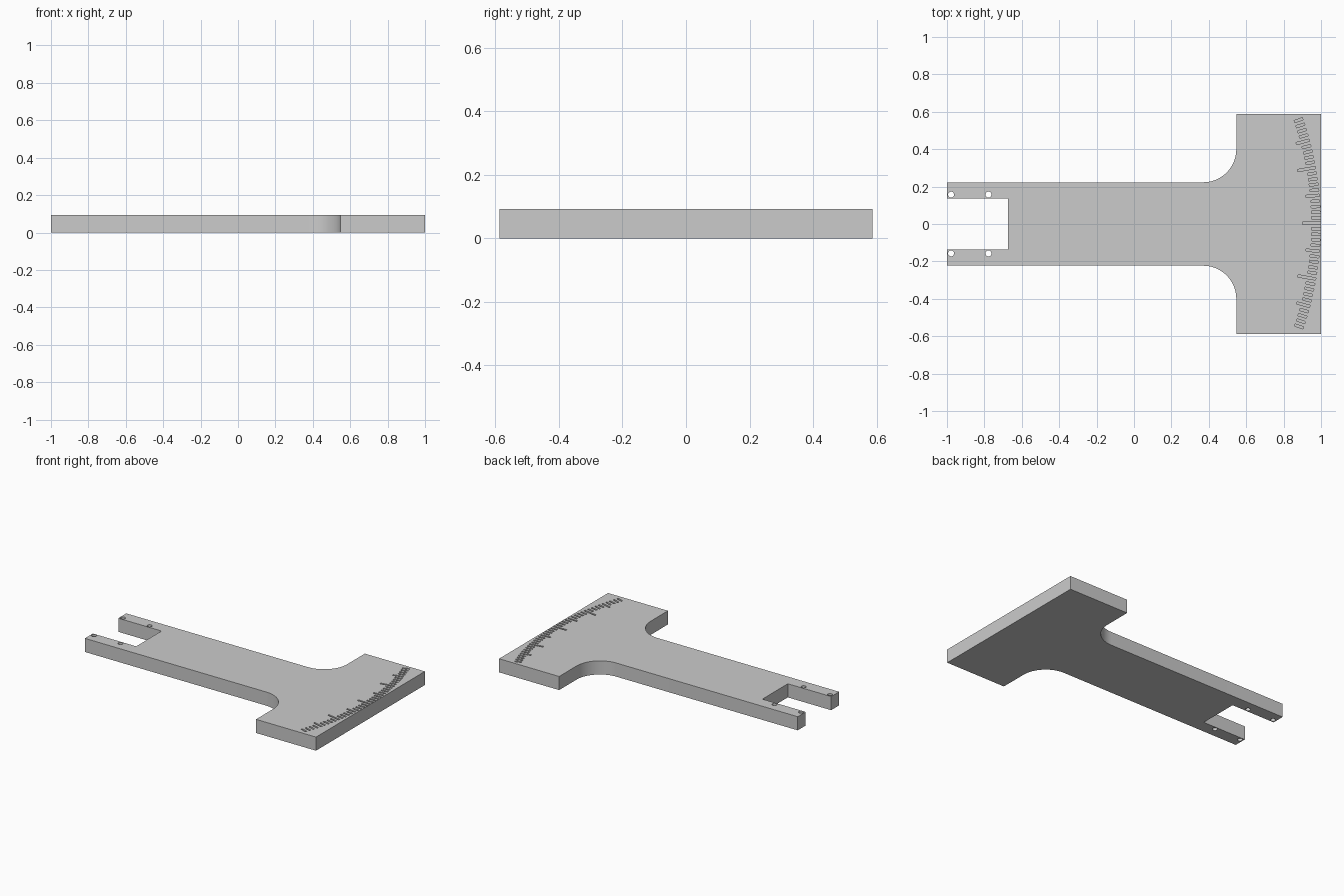
import bpy, bmesh, math
from mathutils import Matrix, Vector

if "Cube" in bpy.data.objects:
    bpy.data.objects.remove(bpy.data.objects["Cube"])

HEIGHT = 0.093
GROOVE_DEPTH = 0.02

grey = bpy.data.materials.new("plain grey")
grey.use_nodes = True
colour = (0.6, 0.6, 0.6, 1)
grey.diffuse_color = colour
grey.node_tree.nodes["Principled BSDF"].inputs["Base Color"].default_value = colour


def make_object(name, bm):
    bmesh.ops.recalc_face_normals(bm, faces=bm.faces)
    mesh = bpy.data.meshes.new(name)
    bm.to_mesh(mesh)
    bm.free()
    mesh.materials.append(grey)
    obj = bpy.data.objects.new(name, mesh)
    bpy.context.scene.collection.objects.link(obj)
    return obj


# Half outline: fork slot, prong, arm, rounded corner, wide head
fillet = 0.177
corner_x, arm_y = 0.547, 0.223
half = [(-0.673, 0.137), (-1, 0.137), (-1, arm_y)]
for i in range(17):
    a = -math.pi / 2 + i / 16 * math.pi / 2
    half.append((corner_x - fillet + fillet * math.cos(a),
                 arm_y + fillet + fillet * math.sin(a)))
half += [(corner_x, 0.587), (1, 0.587)]
outline = half + [(x, -y) for x, y in reversed(half)]

bm = bmesh.new()
base = bm.faces.new([bm.verts.new((x, y, 0)) for x, y in outline])
top = bmesh.ops.extrude_face_region(bm, geom=[base])
bmesh.ops.translate(bm, vec=(0, 0, HEIGHT),
                    verts=[v for v in top["geom"] if isinstance(v, bmesh.types.BMVert)])
plate = make_object("forked_scale_plate", bm)

# Cutter: four screw holes through the prongs
bm = bmesh.new()
for x in (-0.978, -0.778):
    for y in (-0.157, 0.157):
        bmesh.ops.create_cone(bm, cap_ends=True, segments=24, radius1=0.016,
                              radius2=0.016, depth=0.3,
                              matrix=Matrix.Translation((x, y, HEIGHT / 2)))

# Cutter: one groove per degree, longer at every fifth and tenth
pivot = Vector((-0.72, 0, HEIGHT))
outer = 1.717
for degree in range(-19, 20):
    length = 0.097 if degree % 10 == 0 else 0.072 if degree % 5 == 0 else 0.047
    bmesh.ops.create_cube(
        bm, size=1,
        matrix=Matrix.Translation(pivot)
        @ Matrix.Rotation(math.radians(degree), 4, "Z")
        @ Matrix.Translation((outer - length / 2, 0.004, 0))
        @ Matrix.Diagonal((length, 0.012, GROOVE_DEPTH * 2, 1)))
cutter = make_object("holes_and_grooves_cutter", bm)
cutter.hide_render = True

# Cut, bake the result and drop the cutter
cut = plate.modifiers.new("cut", "BOOLEAN")
cut.operation = "DIFFERENCE"
cut.solver = "EXACT"
cut.object = cutter
bpy.context.view_layer.objects.active = plate
bpy.ops.object.select_all(action="DESELECT")
plate.select_set(True)
bpy.ops.object.modifier_apply(modifier=cut.name)
bpy.data.objects.remove(cutter)
bpy.ops.object.shade_smooth_by_angle(angle=math.radians(30))
